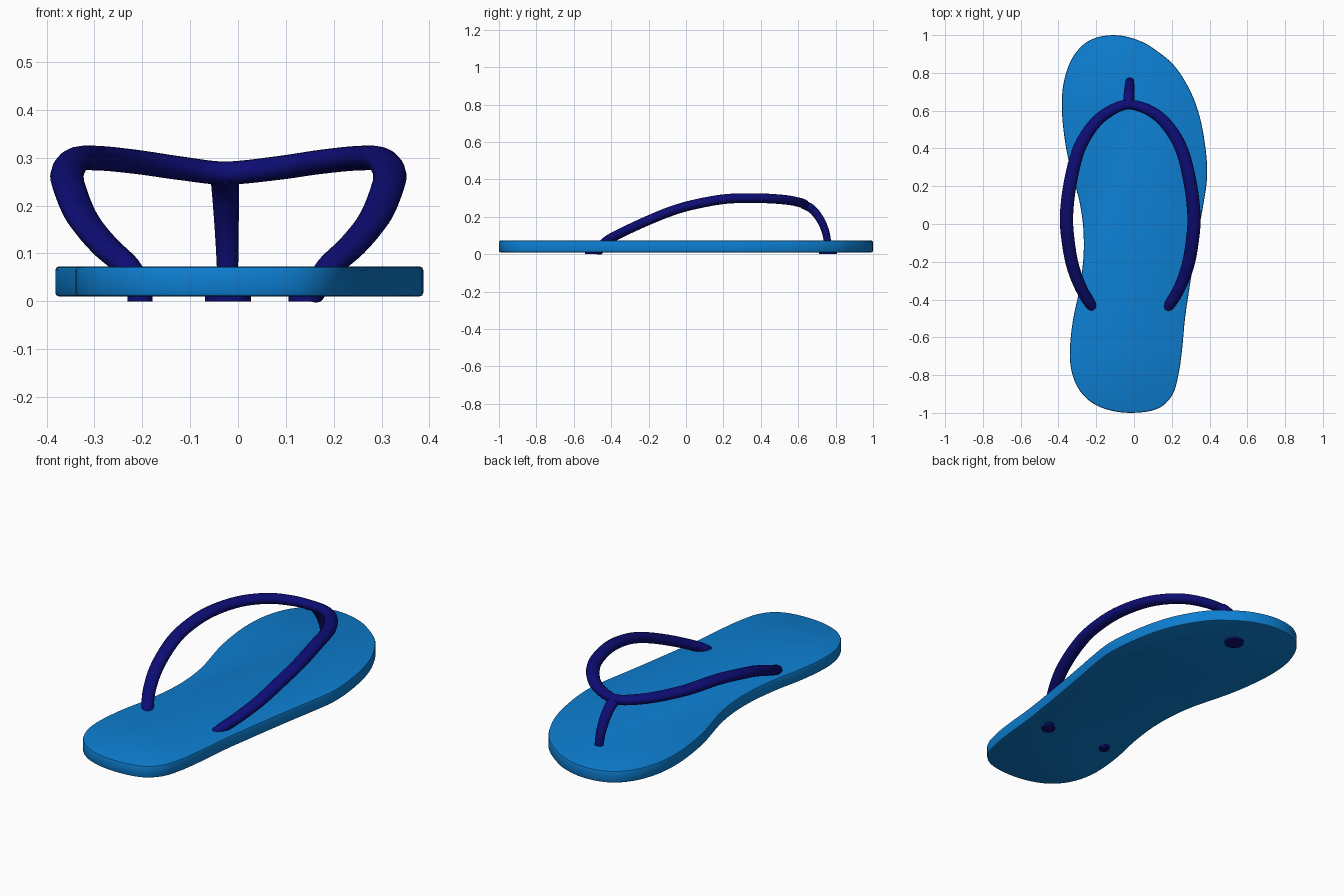
import bpy, bmesh, math
from mathutils import Vector

if "Cube" in bpy.data.objects:
    bpy.data.objects.remove(bpy.data.objects["Cube"])


def material(name, rgb):
    m = bpy.data.materials.new(name)
    m.diffuse_color = (*rgb, 1)
    m.use_nodes = True
    m.node_tree.nodes["Principled BSDF"].inputs["Base Color"].default_value = m.diffuse_color
    return m


BLUE = material("bright blue", (0.004, 0.21, 0.64))
NAVY = material("navy blue", (0.004, 0.004, 0.18))


def finish(bm, name, mat, angle=50):
    bmesh.ops.recalc_face_normals(bm, faces=bm.faces)
    me = bpy.data.meshes.new(name)
    bm.to_mesh(me)
    bm.free()
    me.materials.append(mat)
    ob = bpy.data.objects.new(name, me)
    bpy.context.collection.objects.link(ob)
    bpy.ops.object.select_all(action='DESELECT')
    ob.select_set(True)
    bpy.context.view_layer.objects.active = ob
    bpy.ops.object.shade_smooth_by_angle(angle=math.radians(angle))
    return ob


def spline(pts, steps, closed=False):
    """Catmull-Rom curve through points of any dimension."""
    pts = [Vector(p) for p in pts]
    n = len(pts)
    get = (lambda i: pts[i % n]) if closed else (lambda i: pts[max(0, min(n - 1, i))])
    out = []
    for i in range(n if closed else n - 1):
        a, b, c, d = get(i - 1), get(i), get(i + 1), get(i + 2)
        for s in range(steps):
            t = s / steps
            out.append(0.5 * (2 * b + (c - a) * t + (2 * a - 5 * b + 4 * c - d) * t * t
                              + (3 * b - a - 3 * c + d) * t ** 3))
    if not closed:
        out.append(pts[-1])
    return out


def tube(name, path, size, side_axis=None, sides=16):
    """Elliptical tube; size(t) gives half width and half height."""
    bm = bmesh.new()
    rings = []
    n = len(path)
    for i, p in enumerate(path):
        tan = (path[min(i + 1, n - 1)] - path[max(i - 1, 0)]).normalized()
        side = side_axis or tan.cross(Vector((0, 0, 1))).normalized()
        up = side.cross(tan).normalized()
        w, h = size(i / (n - 1))
        rings.append([bm.verts.new(p + side * w * math.cos(a) + up * h * math.sin(a))
                      for a in (2 * math.pi * k / sides for k in range(sides))])
    for r, s in zip(rings, rings[1:]):
        for k in range(sides):
            j = (k + 1) % sides
            bm.faces.new((r[k], r[j], s[j], s[k]))
    bm.faces.new(rings[0])
    bm.faces.new(rings[-1])
    return finish(bm, name, NAVY)


# Sole: foot outline extruded, with small rounded rims
outline = [(-0.10, 1.0), (0.03, 0.97), (0.13, 0.91), (0.22, 0.83), (0.30, 0.70),
           (0.35, 0.56), (0.38, 0.39), (0.387, 0.25), (0.37, 0.12), (0.345, -0.02),
           (0.32, -0.17), (0.295, -0.33), (0.27, -0.50), (0.255, -0.66), (0.235, -0.80),
           (0.20, -0.91), (0.12, -0.98), (-0.02, -1.0), (-0.15, -0.98), (-0.25, -0.925),
           (-0.315, -0.83), (-0.34, -0.70), (-0.325, -0.52), (-0.29, -0.35),
           (-0.268, -0.18), (-0.268, -0.03), (-0.285, 0.10), (-0.31, 0.20),
           (-0.345, 0.33), (-0.37, 0.47), (-0.382, 0.62), (-0.37, 0.76),
           (-0.32, 0.89), (-0.23, 0.975)]
bm = bmesh.new()
base = bm.faces.new([bm.verts.new((p.x, p.y, 0.01)) for p in spline(outline, 4, True)])
up = bmesh.ops.extrude_face_region(bm, geom=[base], use_keep_orig=True)
bmesh.ops.translate(bm, vec=(0, 0, 0.063),
                    verts=[v for v in up['geom'] if isinstance(v, bmesh.types.BMVert)])
rims = [e for e in bm.edges if abs(e.verts[0].co.z - e.verts[1].co.z) < 1e-5]
bmesh.ops.bevel(bm, geom=rims, offset=0.008, segments=2, profile=0.5, affect='EDGES')
finish(bm, "sole", BLUE, 35)

# Strap: half path mirrored about x = -0.02, with both ends sunk in the sole
MID = -0.02
half = [(0.08, 0.602, 0.278), (0.17, 0.53, 0.291), (0.25, 0.40, 0.299),
        (0.297, 0.22, 0.296), (0.317, 0.05, 0.267), (0.31, -0.08, 0.23),
        (0.285, -0.22, 0.173), (0.24, -0.34, 0.117), (0.19, -0.425, 0.07),
        (0.155, -0.48, 0.015)]
left = [(2 * MID - x, y, z) for x, y, z in reversed(half)]
left[0] = (-0.20, -0.47, 0.015)
path = spline(left + [(MID - 0.007, 0.632, 0.268)] + half, 6)


def strap_size(t):
    d = abs(2 * t - 1)                      # 0 at the toe, 1 at the ends
    bulge = math.sin(math.pi * min(1, d)) ** 0.8 if d < 1 else 0
    return 0.025 + 0.010 * bulge, 0.024 + 0.002 * bulge


tube("strap", path, strap_size)

# Toe post: from the strap's crown down through the sole
post = spline([(-0.028, 0.625, 0.268), (-0.027, 0.675, 0.24), (-0.025, 0.715, 0.19),
               (-0.023, 0.743, 0.13), (-0.022, 0.756, 0.07), (-0.022, 0.76, 0.012)], 5)
tube("toe_post", post, lambda t: (0.031 - 0.011 * t, 0.024 - 0.006 * t), Vector((1, 0, 0)))

# Plug discs under the sole
for name, x, y, r in (("toe_plug", -0.021, 0.76, 0.048),
                      ("right_plug", 0.14, -0.505, 0.034),
                      ("left_plug", -0.205, -0.48, 0.026)):
    bm = bmesh.new()
    bmesh.ops.create_cone(bm, cap_ends=True, segments=32, radius1=r, radius2=r, depth=0.014)
    bmesh.ops.translate(bm, verts=bm.verts, vec=(x, y, 0.009))
    bmesh.ops.translate(bm, verts=bm.verts, vec=(0, 0, -0.002))
    finish(bm, name, NAVY)
